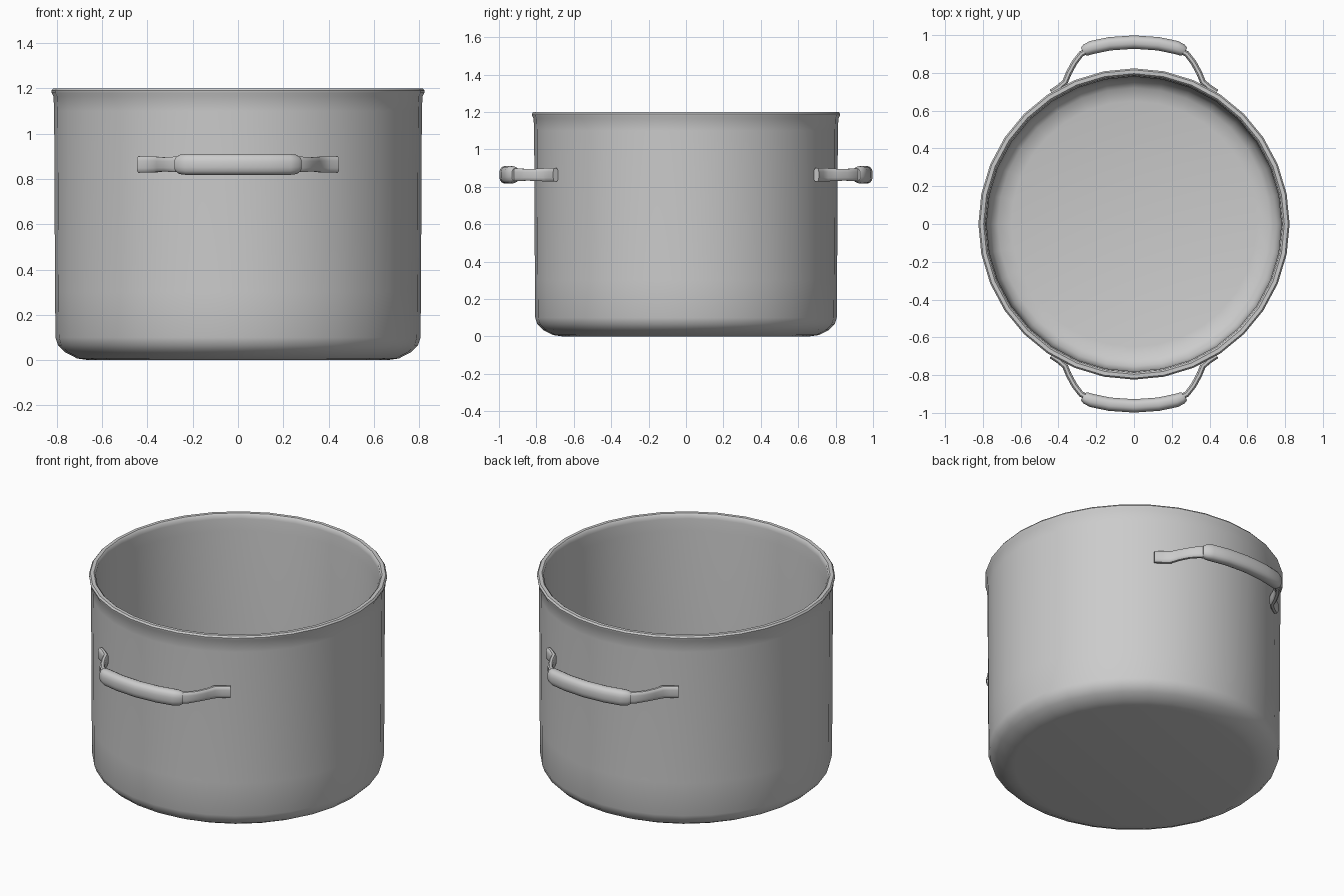
import bpy, bmesh, math
from mathutils import Vector, Matrix

if "Cube" in bpy.data.objects:
    bpy.data.objects.remove(bpy.data.objects["Cube"])


def finish(name, bm, angle=40):
    bmesh.ops.remove_doubles(bm, verts=bm.verts, dist=1e-5)
    bmesh.ops.recalc_face_normals(bm, faces=bm.faces)
    mesh = bpy.data.meshes.new(name)
    bm.to_mesh(mesh)
    bm.free()
    ob = bpy.data.objects.new(name, mesh)
    bpy.context.collection.objects.link(ob)
    bpy.ops.object.select_all(action='DESELECT')
    ob.select_set(True)
    bpy.context.view_layer.objects.active = ob
    bpy.ops.object.shade_smooth_by_angle(angle=math.radians(angle))
    return ob


def lathe(name, profile, steps):
    bm = bmesh.new()
    vs = [bm.verts.new((r, 0, z)) for r, z in profile]
    es = [bm.edges.new(p) for p in zip(vs, vs[1:])]
    bmesh.ops.spin(bm, geom=vs + es, cent=(0, 0, 0), axis=(0, 0, 1),
                   angle=math.tau, steps=steps)
    return finish(name, bm)


def sweep(name, path, z, sides, power):
    """Sweep a rounded section along (x, y, half_thickness, half_height) points."""
    bm = bmesh.new()
    pts = [Vector((p[0], p[1], z)) for p in path]
    rings = []
    for i, (p, (_, _, ht, hh)) in enumerate(zip(pts, path)):
        t = (pts[min(i + 1, len(pts) - 1)] - pts[max(i - 1, 0)]).normalized()
        n = Vector((-t.y, t.x, 0))
        ring = []
        for k in range(sides):
            a = math.tau * (k + 0.5) / sides
            c, s = math.cos(a), math.sin(a)
            u = math.copysign(abs(c) ** power, c) * ht
            v = math.copysign(abs(s) ** power, s) * hh
            ring.append(bm.verts.new(p + n * u + Vector((0, 0, v))))
        rings.append(ring)
    for a, b in zip(rings, rings[1:]):
        for k in range(sides):
            j = (k + 1) % sides
            bm.faces.new((a[k], a[j], b[j], b[k]))
    bm.faces.new(rings[0])
    bm.faces.new(rings[-1])
    return finish(name, bm)


def mirror(ob, x, y):
    m = ob.modifiers.new("mirror", 'MIRROR')
    m.use_axis = (x, y, False)
    m.use_mirror_merge = False


# Pot body: outer wall, rolled rim, inner wall and floor
lathe("pot_body", [
    (0, 0), (0.66, 0), (0.71, 0.007), (0.765, 0.035), (0.795, 0.065),
    (0.806, 0.10), (0.808, 0.30), (0.812, 1.10), (0.815, 1.165),
    (0.823, 1.18), (0.824, 1.19), (0.816, 1.2), (0.796, 1.2),
    (0.787, 1.191), (0.785, 1.17), (0.78, 1.10), (0.776, 0.30),
    (0.772, 0.12), (0.755, 0.075), (0.72, 0.045), (0.65, 0.03), (0, 0.03)], 32)

# Handle straps, lying on the wall and then bending outwards
T, H = 0.016, 0.036
strap = sweep("handle_straps", [
    (-0.438, -0.697, T, H), (-0.40, -0.722, T, H), (-0.365, -0.752, T, H),
    (-0.345, -0.80, T, 0.033), (-0.315, -0.855, T, 0.032),
    (-0.28, -0.90, T, 0.035), (-0.22, -0.932, T, 0.035)], 0.864, 12, 0.6)
mirror(strap, True, True)

# Thick handle grips
half = [(-0.268, -0.912, 0.024, 0.034), (-0.255, -0.921, 0.032, 0.043),
        (-0.225, -0.934, 0.036, 0.047), (-0.13, -0.954, 0.036, 0.047)]
grip = sweep("handle_grips",
             half + [(0, -0.963, 0.036, 0.047)] +
             [(-x, y, a, b) for x, y, a, b in reversed(half)], 0.864, 16, 0.8)
mirror(grip, False, True)
